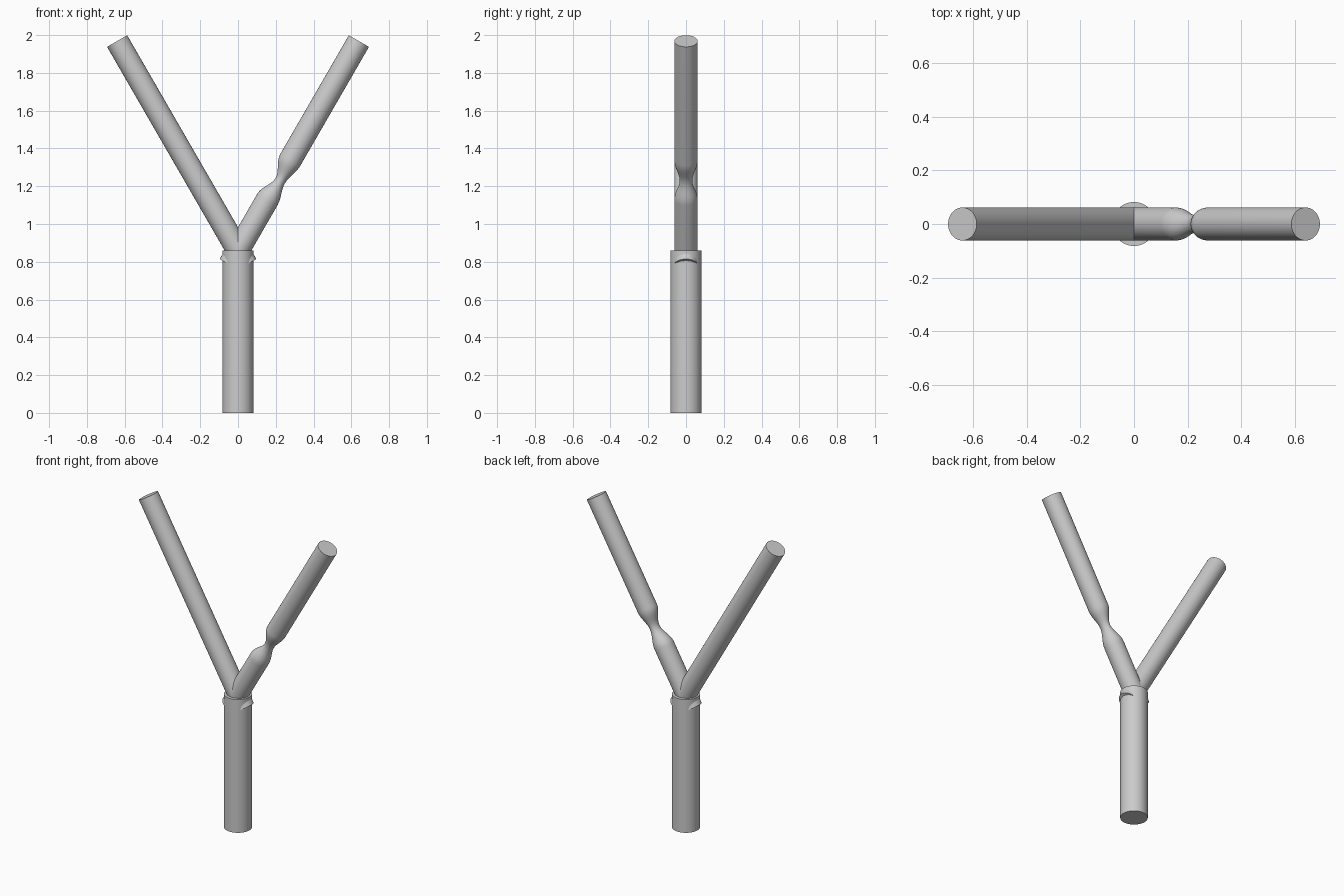
import bpy
import bmesh
import math
from mathutils import Vector

if "Cube" in bpy.data.objects:
    bpy.data.objects.remove(bpy.data.objects["Cube"])

grey = bpy.data.materials.new("plain grey")
grey.use_nodes = True
grey.diffuse_color = (0.6, 0.6, 0.6, 1)
grey.node_tree.nodes["Principled BSDF"].inputs["Base Color"].default_value = (0.6, 0.6, 0.6, 1)

SIDES = 48


def tube(name, origin, axis, stations):
    """Loft rings along an axis; each station is (distance, side radius, y radius, side shift)."""
    axis = Vector(axis).normalized()
    depth = Vector((0, 1, 0))
    side = depth.cross(axis)
    bm = bmesh.new()
    rings = []
    for s, ra, ry, shift in stations:
        ring = []
        for i in range(SIDES):
            a = math.tau * i / SIDES
            p = Vector(origin) + axis * s + side * (shift + ra * math.cos(a))
            ring.append(bm.verts.new(p + depth * ry * math.sin(a)))
        rings.append(ring)
    for low, high in zip(rings, rings[1:]):
        for i in range(SIDES):
            j = (i + 1) % SIDES
            bm.faces.new((low[i], low[j], high[j], high[i]))
    bm.faces.new(rings[0])
    bm.faces.new(rings[-1])
    bmesh.ops.recalc_face_normals(bm, faces=bm.faces)
    mesh = bpy.data.meshes.new(name)
    bm.to_mesh(mesh)
    bm.free()
    mesh.materials.append(grey)
    obj = bpy.data.objects.new(name, mesh)
    bpy.context.collection.objects.link(obj)
    bpy.ops.object.select_all(action='DESELECT')
    obj.select_set(True)
    bpy.context.view_layer.objects.active = obj
    bpy.ops.object.shade_smooth_by_angle(angle=math.radians(40))
    return obj


# Trunk
R = 0.082
tube("trunk", (0, 0, 0), (0, 0, 1), [(0, R, R, 0), (0.86, R, R, 0)])

# Two branches that cross inside the top of the trunk
r, start, end = 0.0615, -0.088, 1.28
fork = (0, 0, 0.86)
lean = math.sin(math.radians(30))
rise = math.cos(math.radians(30))
tube("right_branch", fork, (-lean, 0, rise), [(start, r, r, 0), (end, r, r, 0)])

# Left branch is pinched to a narrow neck
neck, half = 0.432, 0.125
stations = [(start, r, r, 0)]
for k in range(-12, 13):
    t = k / 12
    w = (0.5 + 0.5 * math.cos(math.pi * t)) ** 1.1
    stations.append((neck + half * t, r - 0.033 * w, r - 0.028 * w, 0.009 * w))
stations.append((end, r, r, 0))
tube("left_branch", fork, (lean, 0, rise), stations)
